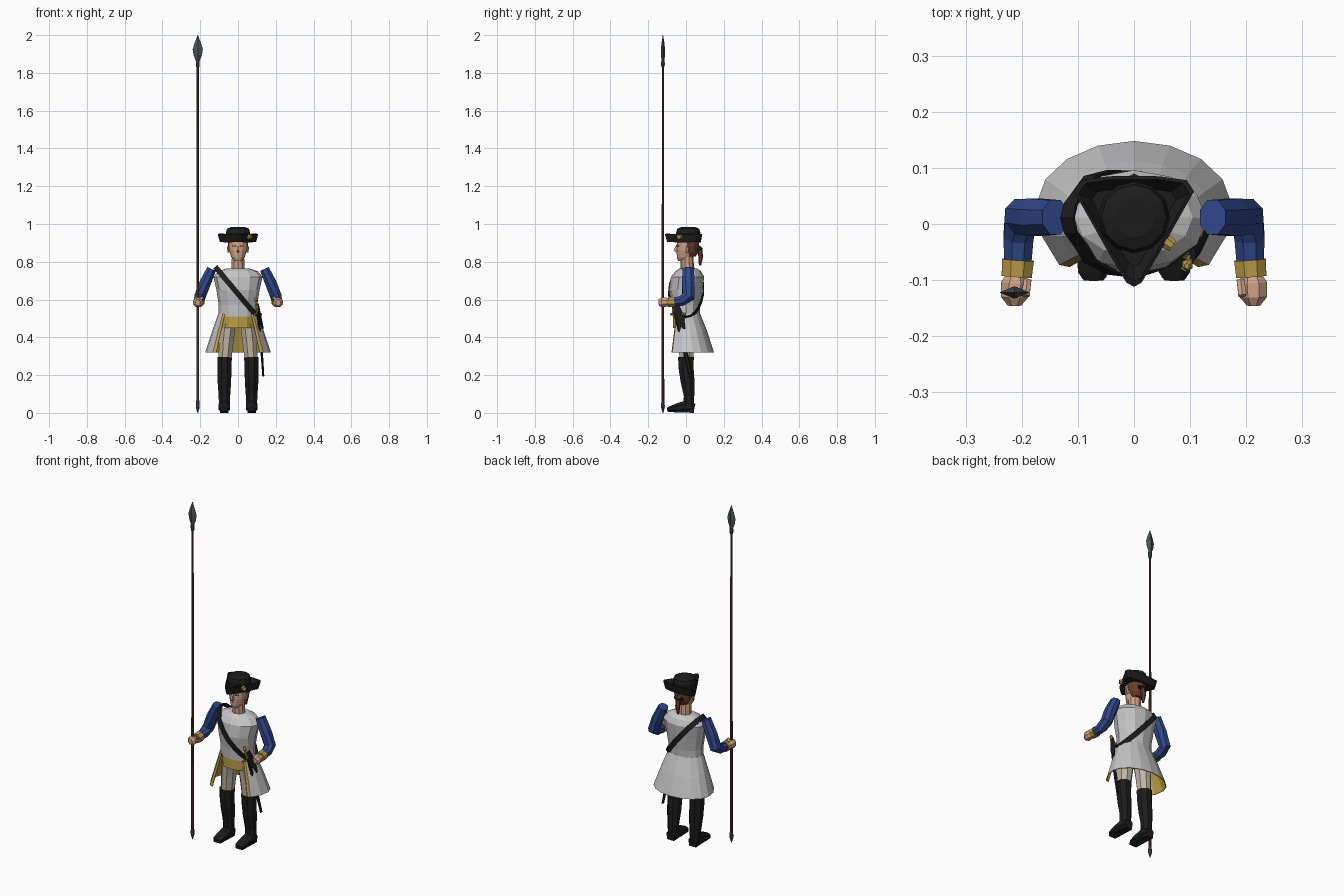
import bpy, bmesh, math
from mathutils import Vector


def mat(name, r, g, b):
    m = bpy.data.materials.new(name)
    m.diffuse_color = (r, g, b, 1)
    return m


GREY = mat("coat_grey", 0.56, 0.56, 0.57)
BLUE = mat("sleeve_blue", 0.03, 0.065, 0.26)
GOLD = mat("lining_gold", 0.50, 0.34, 0.06)
SKIN = mat("skin", 0.62, 0.36, 0.24)
BEIGE = mat("breeches_beige", 0.52, 0.47, 0.37)
BLACK = mat("black", 0.012, 0.012, 0.012)
WOOD = mat("pole_wood", 0.10, 0.045, 0.03)
HAIR = mat("hair_brown", 0.13, 0.05, 0.025)
STEEL = mat("dark_steel", 0.07, 0.085, 0.085)


def make(name, verts, faces, *mats, fix=True):
    me = bpy.data.meshes.new(name)
    me.from_pydata([tuple(v) for v in verts], [], faces)
    if fix:
        bm = bmesh.new()
        bm.from_mesh(me)
        bmesh.ops.recalc_face_normals(bm, faces=bm.faces)
        bm.to_mesh(me)
        bm.free()
    for m in mats:
        me.materials.append(m)
    ob = bpy.data.objects.new(name, me)
    bpy.context.collection.objects.link(ob)
    return ob


def skin_rings(name, rings, m):
    """Join equal-length rings of points, capping both ends."""
    n = len(rings[0])
    verts = [p for r in rings for p in r]
    faces = [(k * n + i, k * n + (i + 1) % n, (k + 1) * n + (i + 1) % n, (k + 1) * n + i)
             for k in range(len(rings) - 1) for i in range(n)]
    faces += [tuple(range(n)), tuple(range(len(verts) - n, len(verts)))]
    return make(name, verts, faces, m)


def loft(name, secs, m, n=8, s=1):
    """Elliptical sections (x, y, z, rx, ry) swept along their centres; s=-1 mirrors x."""
    pts = [Vector(c[:3]) for c in secs]
    rings = []
    for k, c in enumerate(secs):
        t = (pts[min(k + 1, len(pts) - 1)] - pts[max(k - 1, 0)]).normalized()
        ref = Vector((1, 0, 0)) if abs(t.x) < 0.9 else Vector((0, 1, 0))
        u = (ref - t * ref.dot(t)).normalized()
        v = t.cross(u)
        ring = []
        for i in range(n):
            a = 2 * math.pi * (i + 0.5) / n
            p = pts[k] + u * c[3] * math.cos(a) + v * c[4] * math.sin(a)
            ring.append((p.x * s, p.y, p.z))
        rings.append(ring)
    return skin_rings(name, rings, m)


def upright(name, secs, m, n=12):
    """Stack of level ellipses (z, cy, rx, ry)."""
    return skin_rings(name, [[(rx * math.cos(2 * math.pi * i / n), cy + ry * math.sin(2 * math.pi * i / n), z)
                              for i in range(n)] for z, cy, rx, ry in secs], m)


# Coat body and the waistcoat below it
TORSO = [(0.51, 0, 0.102, 0.072), (0.57, 0, 0.102, 0.076), (0.65, 0, 0.114, 0.089),
         (0.72, 0.008, 0.13, 0.088), (0.75, 0.012, 0.105, 0.068), (0.765, 0.012, 0.06, 0.045)]
upright("coat_body", TORSO, GREY)
upright("waistcoat_hem", [(0.45, 0, 0.095, 0.07), (0.515, 0, 0.094, 0.07)], GOLD)

# Coat skirt: open at the front, gold lining and folded front edges
verts, faces = [], []
cols = 14
LEVELS = [(0.53, 0, 0.103, 0.073, 0.074), (0.43, 0.015, 0.138, 0.098, 0.115), (0.32, 0.03, 0.174, 0.118, 0.16)]
for i in range(cols + 1):
    f = min(max((i - 1) / (cols - 2), 0), 1)
    a = math.radians(-40 + 260 * f)
    for z, cy, rx, back, front in LEVELS:
        x, y = rx * math.cos(a), cy + (back if math.sin(a) > 0 else front) * math.sin(a)
        if i in (0, cols):
            x *= 0.86
            y -= 0.004
        verts.append((x, y, z))
for i in range(cols):
    for k in range(2):
        j = i * 3 + k
        faces.append((j, j + 1, j + 4, j + 3))
skirt = make("coat_skirt", verts, faces, GREY, GOLD, fix=False)
for p in skirt.data.polygons:
    p.material_index = 1 if p.index < 2 or p.index >= len(faces) - 2 else 0
sol = skirt.modifiers.new("lining", 'SOLIDIFY')
sol.thickness, sol.offset = 0.004, -1
sol.material_offset = sol.material_offset_rim = 1

# Legs, boots, sleeves, cuffs and hands, one set each side
for s, side in ((1, "left"), (-1, "right")):
    loft(side + "_breeches", [(0.052, 0, 0.47, 0.043, 0.052), (0.062, 0.002, 0.38, 0.042, 0.046),
                              (0.07, 0.002, 0.27, 0.036, 0.038)], BEIGE, 8, s)
    loft(side + "_boot_shaft", [(0.071, 0, 0.295, 0.042, 0.045), (0.072, 0, 0.24, 0.04, 0.043),
                                (0.072, 0.008, 0.17, 0.039, 0.04), (0.072, 0.016, 0.09, 0.033, 0.03),
                                (0.072, 0.014, 0.03, 0.031, 0.03)], BLACK, 8, s)
    loft(side + "_boot_foot", [(0.072, 0.045, 0.027, 0.026, 0.022), (0.072, 0.01, 0.036, 0.033, 0.036),
                               (0.072, -0.045, 0.027, 0.033, 0.026), (0.072, -0.085, 0.02, 0.03, 0.016),
                               (0.072, -0.1, 0.018, 0.019, 0.01)], BLACK, 8, s)
    loft(side + "_boot_sole", [(0.072, 0.043, 0.01, 0.032, 0.014), (0.072, -0.095, 0.01, 0.032, 0.008)], BLACK, 4, s)
    loft(side + "_sleeve", [(0.14, 0.012, 0.762, 0.027, 0.033), (0.175, 0.012, 0.685, 0.033, 0.036),
                            (0.202, 0.012, 0.615, 0.031, 0.036), (0.206, -0.025, 0.592, 0.029, 0.029),
                            (0.207, -0.07, 0.587, 0.026, 0.024)], BLUE, 8, s)
    loft(side + "_cuff", [(0.207, -0.064, 0.587, 0.031, 0.03), (0.209, -0.094, 0.586, 0.029, 0.028)], GOLD, 8, s)
    loft(side + "_hand", [(0.21, -0.088, 0.586, 0.017, 0.017), (0.212, -0.105, 0.586, 0.027, 0.026),
                          (0.213, -0.13, 0.585, 0.026, 0.027), (0.213, -0.145, 0.584, 0.013, 0.018)], SKIN, 8, s)
    loft(side + "_thumb", [(0.19, -0.1, 0.598, 0.008, 0.008), (0.193, -0.128, 0.608, 0.008, 0.008)], SKIN, 6, s)
    # Face details
    loft(side + "_ear", [(0.049, 0.004, 0.85, 0.006, 0.008), (0.054, 0.008, 0.88, 0.006, 0.012)], SKIN, 6, s)
    loft(side + "_eye", [(0.012, -0.047, 0.884, 0.004, 0.004), (0.03, -0.04, 0.884, 0.004, 0.004)], HAIR, 4, s)

# Neck, head, nose and mouth
loft("neck", [(0, 0.008, 0.745, 0.037, 0.036), (0, 0.004, 0.84, 0.034, 0.034)], SKIN, 10)
upright("head", [(0.803, -0.02, 0.018, 0.022), (0.822, -0.008, 0.035, 0.04), (0.86, 0, 0.047, 0.05),
                 (0.915, 0.005, 0.05, 0.052)], SKIN)
loft("nose", [(0, -0.047, 0.892, 0.006, 0.005), (0, -0.057, 0.86, 0.009, 0.012), (0, -0.05, 0.852, 0.008, 0.006)], SKIN, 4)
loft("mouth", [(-0.014, -0.041, 0.837, 0.003, 0.003), (0, -0.047, 0.837, 0.003, 0.003),
               (0.014, -0.041, 0.837, 0.003, 0.003)], HAIR, 4)

# Hair with a tied tail
upright("hair", [(0.828, 0.026, 0.03, 0.026), (0.85, 0.026, 0.045, 0.038), (0.88, 0.023, 0.053, 0.045),
                 (0.915, 0.016, 0.054, 0.053)], HAIR)
loft("hair_tail", [(0, 0.05, 0.885, 0.014, 0.014), (0, 0.072, 0.868, 0.016, 0.015), (0, 0.078, 0.825, 0.014, 0.012),
                   (0, 0.074, 0.78, 0.006, 0.006)], HAIR, 6)
loft("hair_ribbon", [(-0.025, 0.069, 0.872, 0.008, 0.01), (0, 0.072, 0.866, 0.017, 0.012),
                     (0.025, 0.069, 0.872, 0.008, 0.01)], BLACK, 6)

# Three-cornered hat: round crown and an upturned brim
upright("hat_crown", [(0.905, 0.01, 0.06, 0.06), (0.955, 0.012, 0.064, 0.064), (0.975, 0.012, 0.058, 0.058),
                      (0.984, 0.012, 0.036, 0.036)], BLACK)
half = [(0.014, -0.104), (0.045, -0.052), (0.077, 0.005), (0.107, 0.058), (0.094, 0.078), (0.045, 0.085)]
outline = [(0, -0.112)] + half + [(0, 0.086)] + [(-x, y) for x, y in reversed(half)]


def brim(scale, z, lift=0):
    return [(x * scale, 0.01 + (y - 0.01) * scale, z + lift * math.hypot(x, y - 0.01)) for x, y in outline]


skin_rings("hat_brim", [brim(0.5, 0.905), brim(0.9, 0.898, 0.06), brim(1.0, 0.94, 0.06),
                        brim(0.92, 0.942, 0.06), brim(0.7, 0.922)], BLACK)
loft("hat_cockade", [(0.056, -0.03, 0.932, 0.014, 0.014), (0.069, -0.039, 0.932, 0.012, 0.012)], GOLD, 8)


# Shoulder belt: a tilted band hugging the torso
def torso_at(z):
    for (z0, *a), (z1, *b) in zip(TORSO, TORSO[1:]):
        if z <= z1:
            f = max(0, (z - z0) / (z1 - z0))
            return [p + (q - p) * f for p, q in zip(a, b)]
    return TORSO[-1][1:]


verts, n = [], 20
for i in range(n):
    a = 2 * math.pi * i / n
    x = 0.11 * math.cos(a)
    for _ in range(12):
        cy, rx, ry = torso_at(min(0.63 - 1.19 * x, 0.74))
        x = 0.5 * x + 0.5 * (rx + 0.005) * math.cos(a)
    y, z = cy + (ry + 0.006) * math.sin(a), 0.63 - 1.19 * x
    for d in (-0.014, 0.014):
        verts.append((x + 0.766 * d, y, z + 0.643 * d))
belt = make("shoulder_belt", verts, [(2 * i, 2 * ((i + 1) % n), 2 * ((i + 1) % n) + 1, 2 * i + 1)
                                     for i in range(n)], BLACK)
sol = belt.modifiers.new("thickness", 'SOLIDIFY')
sol.thickness, sol.offset = 0.006, 0

# Sword at the left hip
loft("scabbard", [(0.104, -0.055, 0.54, 0.008, 0.014), (0.122, -0.015, 0.37, 0.008, 0.013),
                  (0.134, 0.026, 0.195, 0.006, 0.009)], BLACK, 6)
loft("belt_frog", [(0.105, -0.055, 0.575, 0.006, 0.014), (0.118, -0.032, 0.51, 0.006, 0.022),
                   (0.132, -0.01, 0.445, 0.005, 0.007)], BLACK, 6)
loft("sword_grip", [(0.103, -0.058, 0.53, 0.007, 0.007), (0.096, -0.072, 0.59, 0.007, 0.007)], GOLD, 6)
loft("sword_pommel", [(0.096, -0.071, 0.587, 0.006, 0.006), (0.095, -0.073, 0.597, 0.011, 0.011),
                      (0.094, -0.075, 0.61, 0.005, 0.005)], GOLD, 6)
loft("sword_guard", [(0.088, -0.082, 0.522, 0.006, 0.006), (0.105, -0.05, 0.526, 0.006, 0.006),
                     (0.122, -0.003, 0.522, 0.006, 0.006)], GOLD, 6)

# Pike: shaft, butt spike, socket and leaf blade
PX, PY = -0.213, -0.122
loft("pike_shaft", [(PX, PY, 0.03, 0.0075, 0.0075), (PX, PY, 1.85, 0.0065, 0.0065)], WOOD, 8)
loft("pike_butt", [(PX, PY, 0.0, 0.002, 0.002), (PX, PY, 0.03, 0.011, 0.011), (PX, PY, 0.065, 0.009, 0.009)], STEEL, 8)
loft("pike_socket", [(PX, PY, 1.83, 0.009, 0.009), (PX, PY, 1.85, 0.011, 0.011), (PX, PY, 1.875, 0.009, 0.008)], STEEL, 8)
blade = [(1.86, 0.009, 0.007), (1.895, 0.022, 0.011), (1.925, 0.027, 0.011), (1.955, 0.018, 0.008), (2.0, 0.001, 0.001)]
skin_rings("pike_blade", [[(PX + w, PY, z), (PX, PY + d, z), (PX - w, PY, z), (PX, PY - d, z)] for z, w, d in blade], STEEL)
